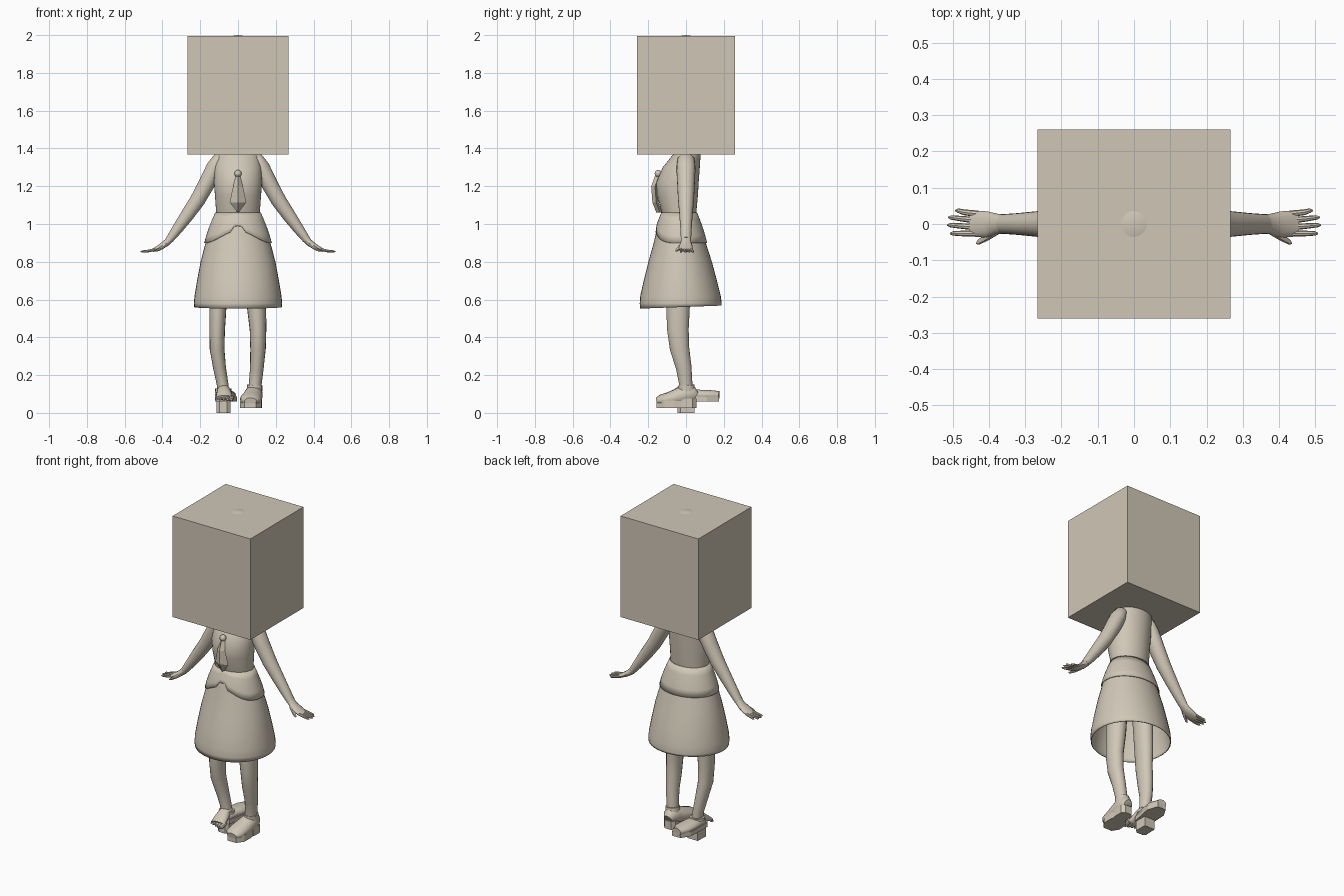
import bpy, bmesh, math
from mathutils import Vector

mat = bpy.data.materials.new("warm_clay")
mat.diffuse_color = (0.63, 0.57, 0.47, 1)


def finish(name, bm, smooth=True, solid=0):
    bmesh.ops.recalc_face_normals(bm, faces=bm.faces)
    me = bpy.data.meshes.new(name)
    bm.to_mesh(me)
    bm.free()
    me.materials.append(mat)
    ob = bpy.data.objects.new(name, me)
    bpy.context.collection.objects.link(ob)
    if solid:
        m = ob.modifiers.new("thickness", 'SOLIDIFY')
        m.thickness = solid
    if smooth:
        bpy.ops.object.select_all(action='DESELECT')
        ob.select_set(True)
        bpy.context.view_layer.objects.active = ob
        bpy.ops.object.shade_smooth_by_angle(angle=math.radians(40))
    return ob


def loft(name, rings, cap=True, smooth=True, solid=0):
    bm = bmesh.new()
    vs = [[bm.verts.new(p) for p in r] for r in rings]
    n = len(vs[0])
    for a, b in zip(vs, vs[1:]):
        for i in range(n):
            j = (i + 1) % n
            bm.faces.new((a[i], a[j], b[j], b[i]))
    if cap:
        bm.faces.new(vs[0])
        bm.faces.new(vs[-1])
    return finish(name, bm, smooth, solid)


def tube(name, path, axis, n=14):
    """path of (x, y, z, radius along axis, radius across)"""
    pts = [Vector(p[:3]) for p in path]
    rings = []
    for k, p in enumerate(path):
        t = (pts[min(k + 1, len(pts) - 1)] - pts[max(k - 1, 0)]).normalized()
        u = Vector(axis)
        u = (u - t * u.dot(t)).normalized()
        v = t.cross(u)
        rings.append([pts[k] + u * p[3] * math.cos(a) + v * p[4] * math.sin(a)
                      for a in (2 * math.pi * i / n for i in range(n))])
    return loft(name, rings)


def prism(name, outline, z0, z1, smooth=False):
    return loft(name, [[(x, y, z) for x, y in outline] for z in (z0, z1)], smooth=smooth)


def section(table, z):
    """interpolate (z, centre y, half width, half depth), z falling"""
    for a, b in zip(table, table[1:]):
        if z >= b[0]:
            f = (a[0] - z) / (a[0] - b[0])
            return [p + (q - p) * f for p, q in zip(a, b)][1:]
    return table[-1][1:]


def ring(table, zf, n=40, off=0):
    pts = []
    for i in range(n):
        a = 2 * math.pi * i / n
        z = zf(a)
        cy, rx, ry = section(table, z)
        pts.append((math.sin(a) * (rx + off), cy - math.cos(a) * (ry + off), z))
    return pts


# box over the head, with the crown just poking through
bm = bmesh.new()
bmesh.ops.create_cube(bm, size=1)
for v in bm.verts:
    v.co = (v.co.x * .533, v.co.y * .52, 1.682 + v.co.z * .626)
finish("head_box", bm, False)
bm = bmesh.new()
bmesh.ops.create_uvsphere(bm, u_segments=20, v_segments=14, radius=1)
for v in bm.verts:
    v.co = (v.co.x * .2, v.co.y * .2, 1.75 + v.co.z * .25)
finish("head", bm)
tube("neck", [(0, .01, 1.36, .05, .05), (0, .01, 1.55, .045, .045)], (1, 0, 0))

# torso
body = [(1.43, .01, .05, .045), (1.40, .01, .085, .06), (1.365, .003, .112, .074),
        (1.30, -.025, .124, .098), (1.22, -.045, .127, .112), (1.15, -.045, .122, .108),
        (1.055, -.036, .115, .09)]
loft("torso", [ring(body, lambda a, z=r[0]: z) for r in body])

# skirt, open underneath with the hem a little higher at the back
skirt = [(1.06, -.036, .114, .088), (1.0, -.036, .14, .112), (.95, -.034, .158, .126),
         (.90, -.033, .172, .138), (.80, -.031, .198, .168), (.70, -.030, .217, .194),
         (.62, -.029, .230, .213), (.58, -.028, .234, .217), (.552, -.028, .231, .216)]
rows = [lambda a, z=r[0]: z for r in skirt[:-1]]
rows.append(lambda a: .560 - .008 * math.cos(a))
loft("skirt", [ring(skirt, f) for f in rows], cap=False, solid=.005)

# cutaway jacket tail over the skirt
def hem(a):
    c = max(0, math.cos(a))
    return .90 + .065 * c ** 4 + (.025 if c > .98 else 0)
loft("jacket_tail", [ring(skirt, lambda a, f=f: 1.06 + (hem(a) - 1.06) * f, 48, .007)
                     for f in (0, .25, .5, .75, 1)], cap=False, solid=.005)

# tie: knot and faceted blade
bm = bmesh.new()
bmesh.ops.create_uvsphere(bm, u_segments=12, v_segments=8, radius=.019)
bmesh.ops.translate(bm, verts=bm.verts, vec=(0, -.147, 1.267))
finish("tie_knot", bm)
blade = [(1.255, .011, -.152), (1.20, .026, -.172), (1.115, .044, -.166), (1.062, .004, -.146)]
loft("tie_blade", [[(-w, y + .008, z), (0, y - .012, z), (w, y + .008, z), (0, y + .02, z)]
                   for z, w, y in blade], smooth=False)

# arms, hands and fingers
for side, s in (("left", -1), ("right", 1)):
    tube(side + "_arm", [(s * x, 0, z, a, b) for x, z, a, b in (
        (.075, 1.365, .025, .02), (.098, 1.345, .045, .036), (.122, 1.30, .05, .046),
        (.165, 1.215, .047, .044), (.215, 1.125, .042, .041), (.27, 1.045, .035, .036),
        (.32, .975, .03, .029), (.362, .918, .027, .021))], (0, 1, 0), 18)
    tube(side + "_palm", [(s * x, y, z, a, b) for x, y, z, a, b in (
        (.352, 0, .931, .026, .021), (.375, 0, .903, .028, .019),
        (.405, -.001, .882, .036, .016), (.435, 0, .866, .036, .012),
        (.452, 0, .86, .031, .008))], (0, 1, 0))
    for i, (y0, y1, x1) in enumerate(((.028, .037, .493), (.010, .018, .512),
                                      (-.009, -.003, .515), (-.026, -.026, .507))):
        tube(f"{side}_finger_{i + 1}", [
            (s * .43, y0, .867, .009, .008), (s * .47, (y0 + y1) / 2, .858, .008, .007),
            (s * (x1 - .008), y1, .854, .006, .006), (s * x1, y1, .854, .002, .002)], (0, 1, 0), 8)
    tube(side + "_thumb", [(s * .378, -.018, .893, .012, .011), (s * .405, -.036, .873, .010, .009),
                           (s * .428, -.05, .860, .007, .006), (s * .435, -.054, .857, .002, .002)],
         (0, 1, 0), 8)

# legs
tube("left_leg", [(-.085, -.035, .95, .06, .07), (-.106, -.042, .58, .046, .064),
                  (-.110, -.043, .44, .041, .058), (-.111, -.034, .34, .039, .052),
                  (-.098, -.012, .24, .034, .042), (-.083, -.002, .16, .031, .035),
                  (-.075, 0, .10, .03, .035)], (1, 0, 0), 18)
tube("right_leg", [(.085, -.035, .95, .06, .07), (.097, -.042, .58, .052, .064),
                   (.106, -.043, .44, .044, .058), (.106, -.034, .34, .041, .052),
                   (.100, -.012, .24, .036, .042), (.092, -.002, .16, .034, .036),
                   (.087, 0, .09, .033, .037)], (1, 0, 0), 18)

# right clog: upper, thick front sole, heel block and collar
tube("clog_upper", [(.087, .052, .085, .026, .028), (.087, .035, .095, .041, .045),
                    (.084, 0, .098, .047, .053), (.077, -.04, .085, .053, .046),
                    (.068, -.09, .072, .058, .038), (.066, -.135, .066, .052, .03),
                    (.066, -.157, .062, .032, .018)], (1, 0, 0), 16)
prism("clog_sole", [(.035, -.155), (.095, -.155), (.124, -.115), (.125, -.06),
                    (.12, -.02), (.04, -.02), (.014, -.06), (.010, -.115)], .025, .066)
prism("clog_heel", [(.05, -.025), (.125, -.025), (.126, .035), (.108, .055),
                    (.066, .055), (.048, .035)], .025, .075)
tube("clog_collar", [(.087, .004, .115, .042, .046), (.089, .002, .148, .04, .042)], (1, 0, 0), 16)

# left shoe, turned backwards under the bare foot
prism("turned_sole", [(-.122, -.035), (-.035, -.035), (-.018, .05), (-.006, .11), (-.028, .175),
                      (-.085, .175), (-.118, .12), (-.122, .05)], .06, .088)
tube("turned_upper", [(-.078, -.03, .09, .04, .03), (-.076, .02, .095, .046, .034),
                      (-.068, .075, .095, .053, .028), (-.062, .125, .094, .052, .027),
                      (-.058, .175, .092, .03, .024)], (1, 0, 0), 14)
prism("turned_heel", [(-.115, -.03), (-.098, -.045), (-.058, -.045), (-.04, -.03),
                      (-.042, .045), (-.112, .045)], 0, .062)
tube("ankle_strap", [(-.078, 0, .108, .044, .046), (-.078, 0, .128, .043, .045)], (1, 0, 0), 16)

# bare foot and toes
tube("bare_foot", [(-.076, .015, .125, .03, .03), (-.075, -.025, .115, .035, .033),
                   (-.073, -.065, .094, .043, .023), (-.072, -.095, .08, .046, .014)], (1, 0, 0))
for i in range(5):
    x, r = -.035 - i * .019, .013 - i * .0014
    y = -.126 + i * .006
    tube(f"toe_{i + 1}", [(x, -.08, .081, r, r), (x * 1.02, y + .012, .073, r, r),
                          (x * 1.03, y, .07, r * .5, r * .5)], (1, 0, 0), 8)
